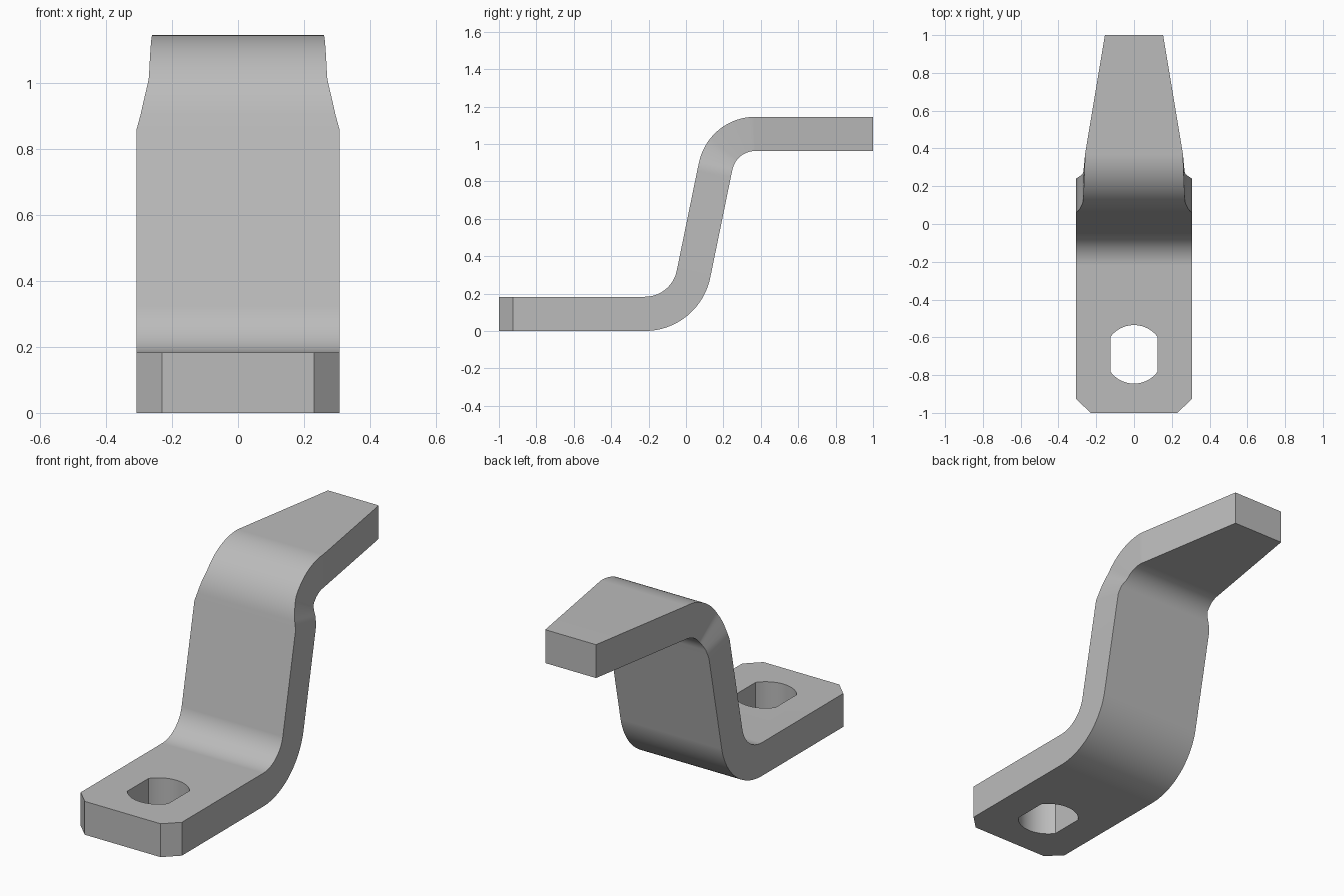
import bpy, bmesh, math
from mathutils import Vector

if "Cube" in bpy.data.objects:
    bpy.data.objects.remove(bpy.data.objects["Cube"], do_unlink=True)

THICK = 0.183
HEIGHT = 1.145
HALF_WIDTH = 0.307
BEND = math.radians(77.7)
STEPS = 20

steel = bpy.data.materials.new("plain grey steel")
steel.use_nodes = True
GREY = (0.5, 0.5, 0.5, 1)
steel.diffuse_color = GREY
steel.node_tree.nodes["Principled BSDF"].inputs["Base Color"].default_value = GREY


def add_object(name, bm):
    bmesh.ops.recalc_face_normals(bm, faces=bm.faces)
    mesh = bpy.data.meshes.new(name)
    bm.to_mesh(mesh)
    bm.free()
    mesh.materials.append(steel)
    obj = bpy.data.objects.new(name, mesh)
    bpy.context.collection.objects.link(obj)
    return obj


# Each station holds the half width, and the upper and lower (y, z) points
stations = []


def station(half, upper, lower):
    stations.append((half, Vector(upper), Vector(lower)))


def flat(half, y, bottom):
    station(half, (y, bottom + THICK), (y, bottom))


# Foot with clipped corners
flat(0.23, -1, 0)
flat(HALF_WIDTH, -0.925, 0)

# Lower bend, turning up
inner = 0.174
centre = Vector((-0.22, THICK + inner))
for i in range(STEPS + 1):
    a = BEND * i / STEPS
    ray = Vector((math.sin(a), -math.cos(a)))
    station(HALF_WIDTH, centre + ray * inner, centre + ray * (inner + THICK))

# Upper bend, turning level, with the shoulder narrowing along it
outer = 0.307
centre = Vector((0.37, HEIGHT - outer))
ray = Vector((-math.sin(BEND), math.cos(BEND)))
back = Vector((math.cos(BEND), math.sin(BEND))) * -0.045
station(HALF_WIDTH, centre + ray * outer + back, centre + ray * (outer - THICK) + back)
SHOULDER = 0.28
for i in range(STEPS + 1):
    t = i / STEPS
    a = BEND * (1 - t)
    ray = Vector((-math.sin(a), math.cos(a)))
    if t < SHOULDER:
        half = 0.295 - 0.025 * t / SHOULDER
    else:
        half = 0.27 - 0.011 * (t - SHOULDER) / (1 - SHOULDER)
    station(half, centre + ray * outer, centre + ray * (outer - THICK))

# Tapered tongue
flat(0.154, 1, HEIGHT - THICK)

# Skin the stations into one bent bar
bm = bmesh.new()
rings = []
for half, up, low in stations:
    corners = ((-half, up), (half, up), (half, low), (-half, low))
    rings.append([bm.verts.new((x, p.x, p.y)) for x, p in corners])
for a, b in zip(rings, rings[1:]):
    for k in range(4):
        n = (k + 1) % 4
        bm.faces.new((a[k], a[n], b[n], b[k]))
bm.faces.new(rings[0])
bm.faces.new(rings[-1])
bracket = add_object("bent_bracket", bm)

# Bolt slot: a round hole with two flat sides
bm = bmesh.new()
RADIUS, FLAT = 0.155, 0.125
limit = math.acos(FLAT / RADIUS)
loop = []
for side in (0, math.pi):
    for i in range(STEPS + 1):
        a = side + limit + (math.pi - 2 * limit) * i / STEPS
        loop.append(bm.verts.new((RADIUS * math.cos(a), -0.69 + RADIUS * math.sin(a), -0.1)))
base = bm.faces.new(loop)
grown = bmesh.ops.extrude_face_region(bm, geom=[base])["geom"]
top = [v for v in grown if isinstance(v, bmesh.types.BMVert)]
bmesh.ops.translate(bm, verts=top, vec=(0, 0, 0.4))
cutter = add_object("slot_cutter", bm)
cutter.hide_render = True

bpy.ops.object.select_all(action="DESELECT")
bracket.select_set(True)
bpy.context.view_layer.objects.active = bracket
cut = bracket.modifiers.new("slot", "BOOLEAN")
cut.operation = "DIFFERENCE"
cut.solver = "EXACT"
cut.object = cutter
bpy.ops.object.modifier_apply(modifier=cut.name)
bpy.data.objects.remove(cutter, do_unlink=True)

# Smooth bends, crisp edges, level flats
bpy.ops.object.shade_smooth_by_angle(angle=math.radians(25))
weighted = bracket.modifiers.new("level flats", "WEIGHTED_NORMAL")
weighted.keep_sharp = True
